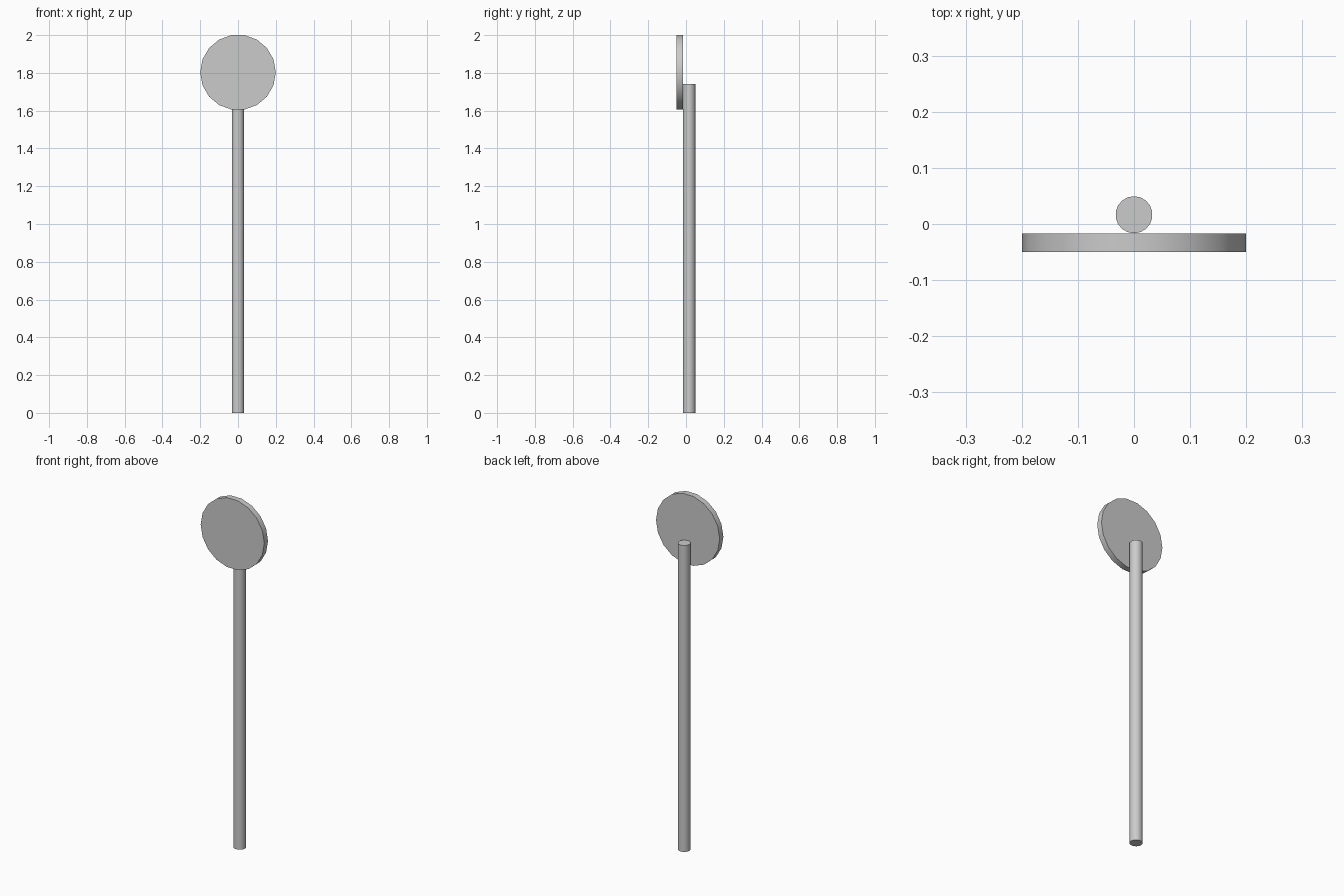
import bpy
from math import radians

if "Cube" in bpy.data.objects:
    bpy.data.objects.remove(bpy.data.objects["Cube"])


def cylinder(name, radius, depth, location, rotation=(0, 0, 0)):
    bpy.ops.mesh.primitive_cylinder_add(
        vertices=18, radius=radius, depth=depth, location=location, rotation=rotation)
    obj = bpy.context.object
    obj.name = name
    bpy.ops.object.transform_apply(location=False, rotation=True, scale=True)
    bpy.ops.object.shade_smooth_by_angle(angle=radians(30))
    return obj


POLE_R = 0.033
POLE_H = 1.74
DISC_R = 0.2
DISC_T = 0.033

# Upright pole behind the disc
cylinder("pole", POLE_R, POLE_H, (0, 0.0165, POLE_H / 2))

# Round sign plate, corners on the left and right, flat edge on top
cylinder("sign_disc", DISC_R, DISC_T, (0, -0.033, 1.803),
         (radians(90), radians(10), 0))
